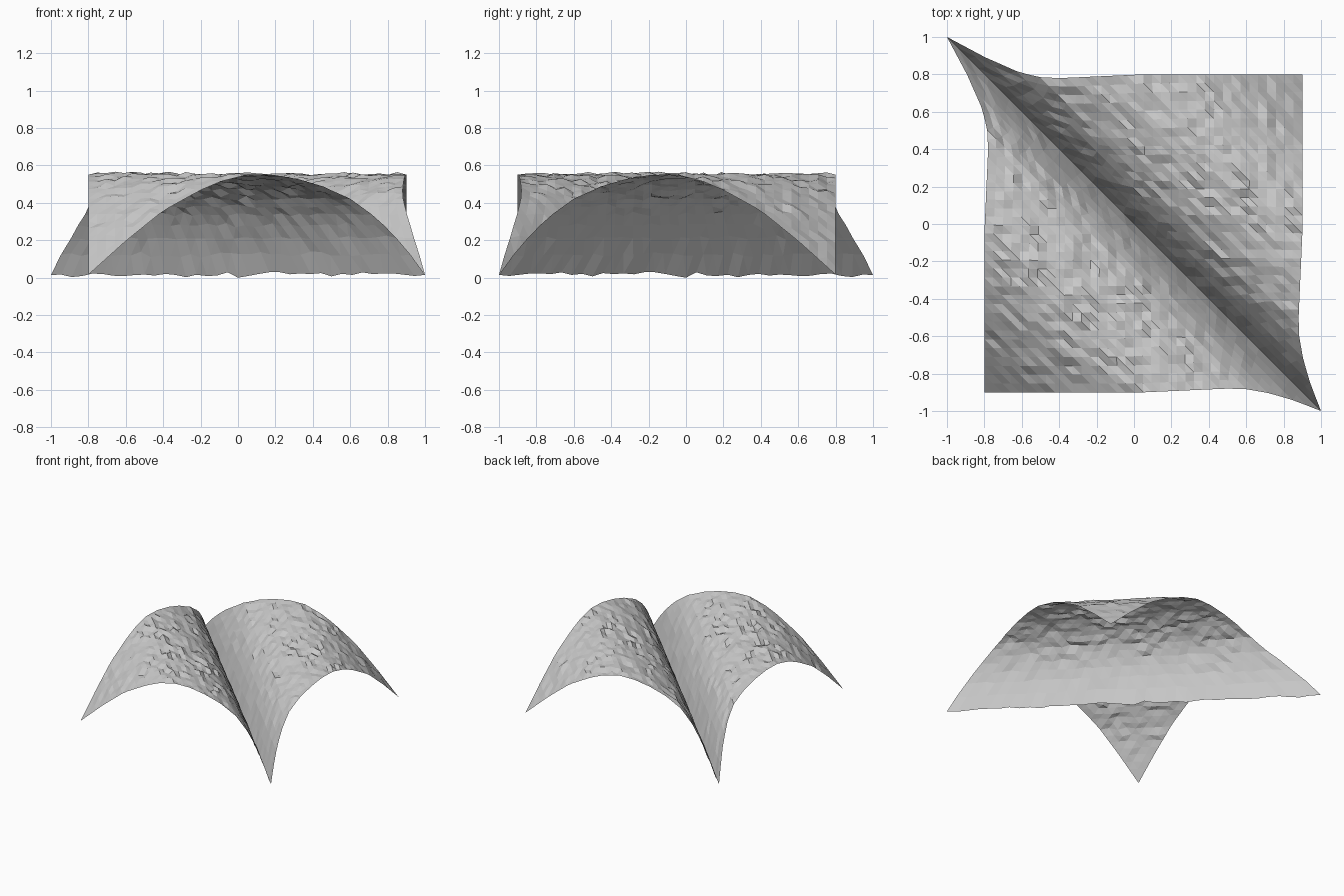
import bpy
import bmesh
import random

if "Cube" in bpy.data.objects:
    bpy.data.objects.remove(bpy.data.objects["Cube"])

random.seed(4)
N = 36          # grid cells per side
SIDE = 1.7

# height across the two vaults, by distance from the valley line
ARCH = [(0, .018), (.05, .18), (.12, .325), (.2, .425), (.3, .49), (.4, .53),
        (.5, .553), (.6, .554), (.7, .518), (.78, .47), (.92, .36),
        (1.06, .2), (1.203, .018)]
# outward flare of the sheet at the two ends of the valley
FLARE_LEFT = [(0, .2), (.067, .092), (.14, .01), (.2, -.015), (.27, -.02), (.6, 0), (1.3, 0)]
FLARE_RIGHT = [(0, .1), (.06, .045), (.127, .005), (.2, -.017), (.27, -.02), (.6, 0), (1.3, 0)]


def lookup(table, t):
    for (a, u), (b, v) in zip(table, table[1:]):
        if t <= b:
            return u + (v - u) * (t - a) / (b - a)
    return table[-1][1]


# crumpled sheet, folded into two vaults that meet along a diagonal valley
bm = bmesh.new()
grid = []
for j in range(N + 1):
    row = []
    for i in range(N + 1):
        x = -.8 + SIDE * i / N
        y = -.9 + SIDE * j / N
        s = abs(x + y) / 2 ** .5
        half = SIDE * (1 - abs(i + j - N) / N)
        k = .5 if half < 1e-6 else .5 + (x - y - .1) / (2 * half)
        push = k * lookup(FLARE_RIGHT, s) - (1 - k) * lookup(FLARE_LEFT, s)
        z = lookup(ARCH, s)
        edge = i in (0, N) or j in (0, N)
        if not edge:
            z += max(-.016, min(.016, random.gauss(0, .007)))
        row.append(bm.verts.new((x + push, y - push, max(z, 0.003))))
    grid.append(row)

# triangles split parallel to the valley
for j in range(N):
    for i in range(N):
        a, b = grid[j][i], grid[j][i + 1]
        c, d = grid[j + 1][i + 1], grid[j + 1][i]
        bm.faces.new((a, b, d))
        bm.faces.new((b, c, d))

low = min(v.co.z for v in bm.verts)
for v in bm.verts:
    v.co.z -= low

mesh = bpy.data.meshes.new("folded_sheet")
bm.to_mesh(mesh)
bm.free()
sheet = bpy.data.objects.new("folded_sheet", mesh)
bpy.context.collection.objects.link(sheet)
